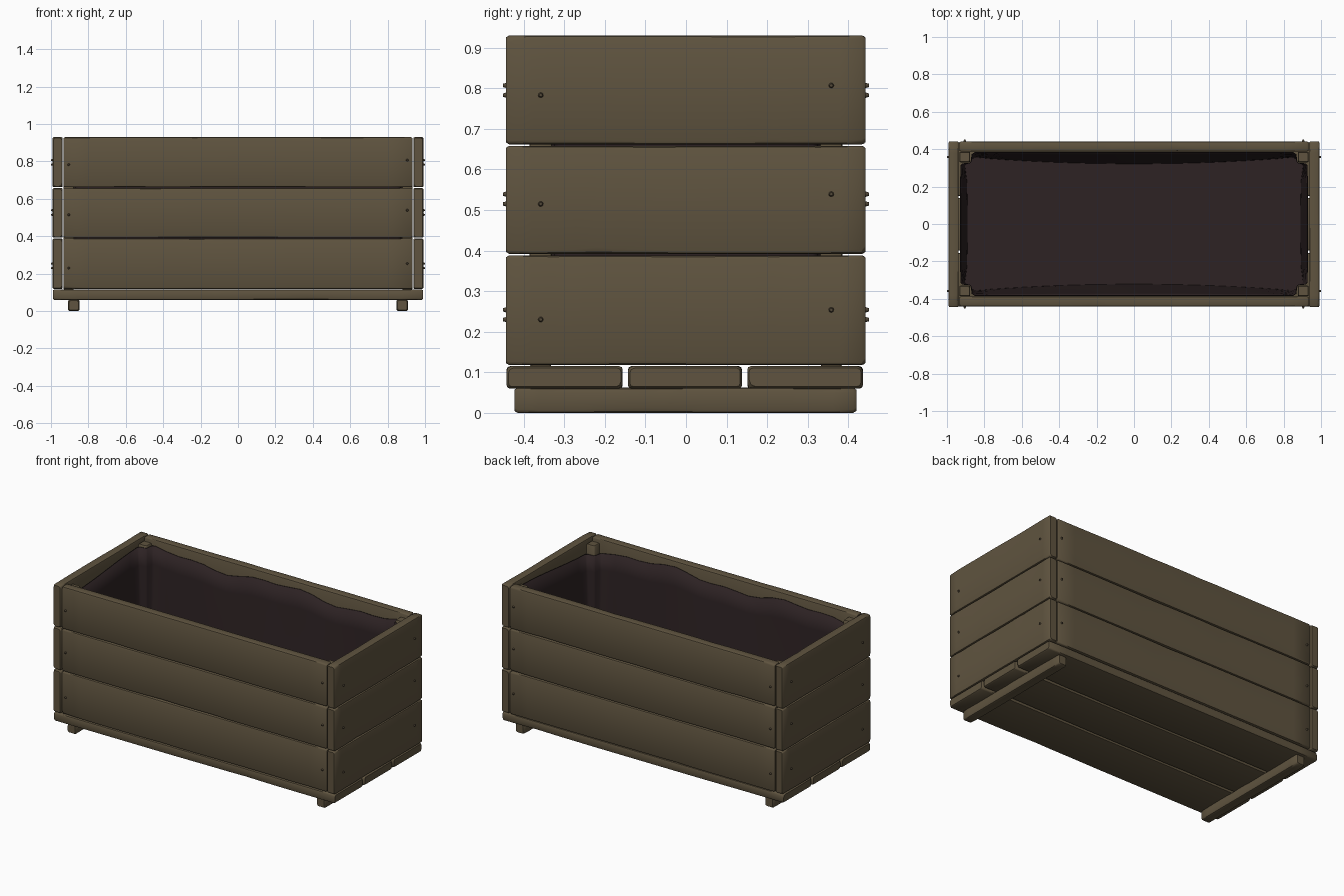
import bpy, bmesh, math, random
from mathutils import Vector

if "Cube" in bpy.data.objects:
    bpy.data.objects.remove(bpy.data.objects["Cube"])

random.seed(7)


def material(name, col):
    m = bpy.data.materials.new(name)
    m.diffuse_color = (*col, 1)
    m.use_nodes = True
    m.node_tree.nodes["Principled BSDF"].inputs["Base Color"].default_value = m.diffuse_color
    return m


WOOD = material("weathered wood", (0.115, 0.088, 0.050))
LINER = material("dark liner", (0.026, 0.016, 0.017))
METAL = material("dark screw", (0.085, 0.065, 0.040))


def finish(name, bm, mat, angle=40):
    bmesh.ops.recalc_face_normals(bm, faces=bm.faces)
    me = bpy.data.meshes.new(name)
    bm.to_mesh(me)
    bm.free()
    me.materials.append(mat)
    ob = bpy.data.objects.new(name, me)
    bpy.context.collection.objects.link(ob)
    bpy.ops.object.select_all(action='DESELECT')
    ob.select_set(True)
    bpy.context.view_layer.objects.active = ob
    bpy.ops.object.shade_smooth_by_angle(angle=math.radians(angle))
    return ob


def board(name, lo, hi, axis, r=0.008, wear=0.004, steps=16):
    """Plank with rounded long edges, worn unevenly along its length."""
    lo, hi = Vector(lo), Vector(hi)
    c, h = (lo + hi) / 2, (hi - lo) / 2
    u, v = [i for i in range(3) if i != axis]
    bm = bmesh.new()
    # stations: pulled-in end rings, then even spacing along the length
    inner = [-1 + r / h[axis] + (2 - 2 * r / h[axis]) * i / steps for i in range(steps + 1)]
    stations = [(-1, 0.6 * r)] + [(t, 0) for t in inner] + [(1, 0.6 * r)]
    phase = [random.uniform(0, 6.28) for _ in range(4)]
    rings = []
    for t, inset in stations:
        ring = []
        for k, (su, sv) in enumerate(((1, 1), (-1, 1), (-1, -1), (1, -1))):
            # slow wave plus an occasional chip in each long edge
            w = wear * max(0, math.sin(phase[k] + t * 4 + k))
            if random.random() < 0.08:
                w += wear
            q = r + w
            cu, cv = h[u] - inset - q, h[v] - inset - q
            a0 = math.atan2(sv, su) - math.pi / 4
            for a in (0, math.pi / 4, math.pi / 2):
                p = c.copy()
                p[axis] += t * h[axis]
                p[u] += su * cu + q * math.cos(a0 + a)
                p[v] += sv * cv + q * math.sin(a0 + a)
                ring.append(bm.verts.new(p))
        rings.append(ring)
    n = len(rings[0])
    for a, b in zip(rings, rings[1:]):
        for i in range(n):
            bm.faces.new((a[i], a[(i + 1) % n], b[(i + 1) % n], b[i]))
    bm.faces.new(rings[0])
    bm.faces.new(rings[-1])
    return finish(name, bm, WOOD)


def screw(name, pos, axis, sign):
    """Small domed head sitting on a board face."""
    bm = bmesh.new()
    bmesh.ops.create_cone(bm, cap_ends=True, segments=10, radius1=0.007,
                          radius2=0.004, depth=0.010)
    ob = finish(name, bm, METAL)
    ob.location = pos
    ob.rotation_euler = ((0, sign * math.pi / 2, 0) if axis == 0
                         else (-sign * math.pi / 2, 0, 0))


# three rows of wall boards
rows = [(0.118, 0.388), (0.392, 0.658), (0.662, 0.93)]
for i, (z0, z1) in enumerate(rows):
    for s, side in ((-1, "front"), (1, "back")):
        ya, yb = sorted((s * 0.387, s * 0.442))
        board(f"{side}_board_{i}", (-0.933, ya, z0), (0.933, yb, z1), 0)
    for s, side in ((-1, "left"), (1, "right")):
        xa, xb = sorted((s * 0.937, s * 0.992))
        board(f"{side}_board_{i}", (xa, -0.444, z0), (xb, 0.442, z1), 1)
    # screws, two on every board
    for s in (-1, 1):
        for e in (-1, 1):
            zc = (0.242, 0.527, 0.795)[i] + 0.012 * e
            screw(f"end_screw_{i}", (s * 0.995, e * 0.358, zc), 0, s)
            screw(f"side_screw_{i}", (e * 0.905, s * 0.446, zc), 1, s)

# floor slats
for i, (ya, yb) in enumerate(((-0.442, -0.156), (-0.143, 0.138), (0.151, 0.436))):
    board(f"floor_slat_{i}", (-0.99, ya, 0.06), (0.99, yb, 0.115), 0)

for s, side in ((-1, "left"), (1, "right")):
    # feet runners
    xa, xb = sorted((s * 0.848, s * 0.908))
    board(f"{side}_foot", (xa, -0.423, 0.0), (xb, 0.42, 0.062), 1)
    # corner posts
    for e, end in ((-1, "front"), (1, "back")):
        xa, xb = sorted((s * 0.876, s * 0.934))
        ya, yb = sorted((e * 0.33, e * 0.386))
        board(f"{side}_{end}_post", (xa, ya, 0.115), (xb, yb, 0.905), 2, 0.006, 0.002, 6)


def liner_outline(k):
    """Closed loop around the inside, stepping in at the posts; k: 0 floor, 1 rim."""
    pts = []
    bulge = 0.035 * (1 - k)       # long walls lean in towards the floor
    X, Y, px, py = 0.905 + 0.022 * k, 0.358 + 0.024 * k, 0.872, 0.326
    n = 20
    quarter = [(X, py - 0.015), (X - 0.01, py - 0.004), (px + 0.006, py),
               (px, py + 0.006), (px - 0.006, Y - 0.01), (px - 0.02, Y)]
    side_x = [(px - 0.02) * (1 - 2 * i / n) for i in range(1, n)]
    side_y = [(py - 0.015) * (1 - 2 * i / 8) for i in range(1, 8)]

    def sag(x):
        return bulge * (1 - (x / px) ** 2)
    pts += quarter
    pts += [(x, Y - sag(x)) for x in side_x]
    pts += [(-x, y) for x, y in reversed(quarter)]
    pts += [(-X + 0.4 * sag(y * 2), y) for y in side_y]
    pts += [(-x, -y) for x, y in quarter]
    pts += [(-x, -Y + sag(x)) for x in side_x]
    pts += [(x, -y) for x, y in reversed(quarter)]
    pts += [(X - 0.4 * sag(y * 2), -y) for y in side_y]
    return pts


# cloth liner with a wavy rim
bm = bmesh.new()
loops = []
for k in (0, 0.06, 0.3, 0.6, 0.85, 1):
    ring = []
    for x, y in liner_outline(k):
        wave = 0.018 * math.sin(7 * x + 3 * y) + 0.010 * math.sin(17 * x - 5 * y)
        ring.append(bm.verts.new((x, y, 0.13 + 0.74 * k + wave * k * k)))
    loops.append(ring)
m = len(loops[0])
for a, b in zip(loops, loops[1:]):
    for i in range(m):
        bm.faces.new((a[i], a[(i + 1) % m], b[(i + 1) % m], b[i]))
bm.faces.new(loops[0])
liner = finish("liner", bm, LINER, 50)
thick = liner.modifiers.new("cloth thickness", 'SOLIDIFY')
thick.thickness = 0.004
thick.offset = 0
